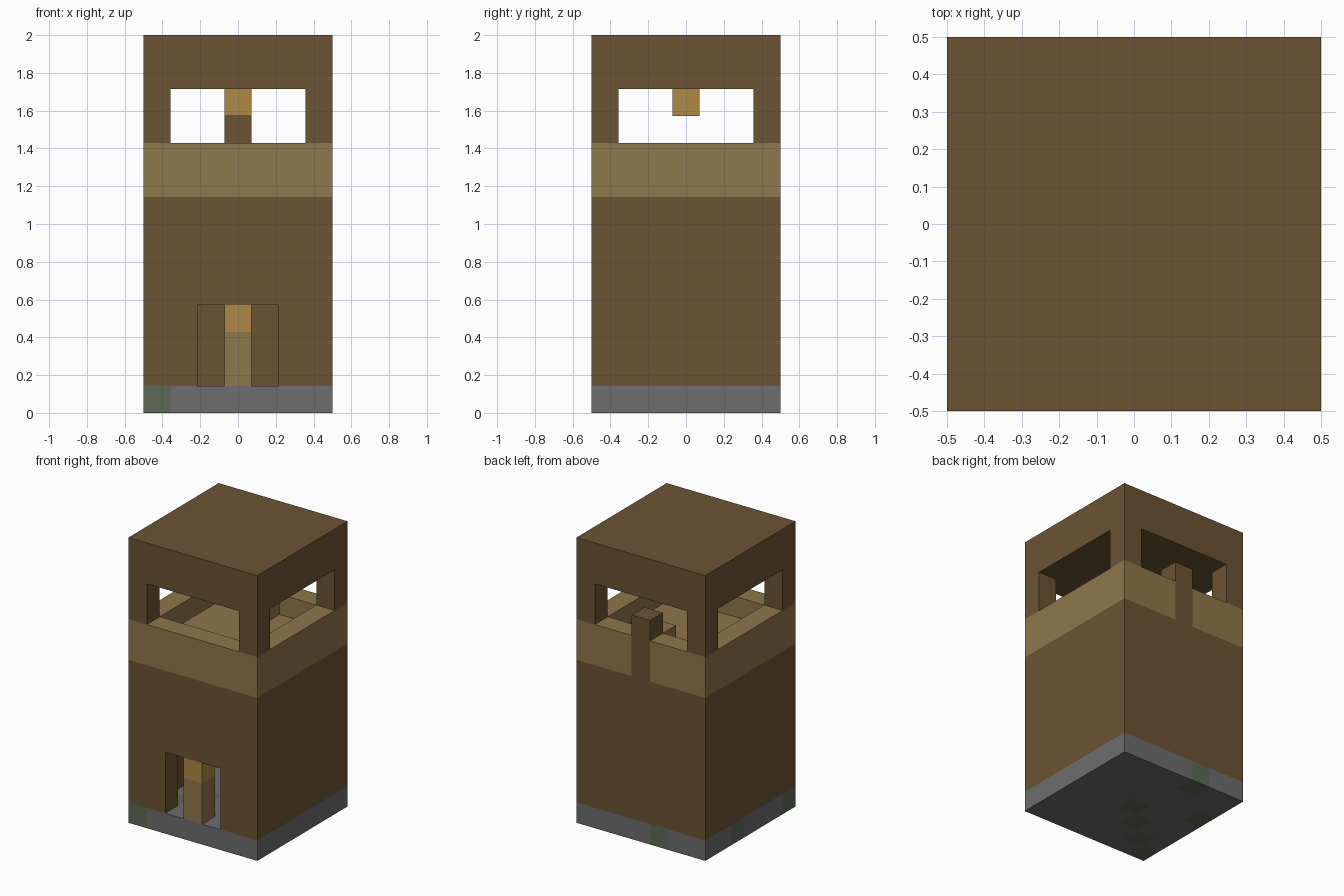
import bpy, bmesh
from mathutils import Vector

U = 1 / 7           # edge of one block; the tower is 7 x 7 x 14 blocks
N = 7

cube = bpy.data.objects.get("Cube")
if cube:
    bpy.data.objects.remove(cube, do_unlink=True)


def material(name, rgb):
    m = bpy.data.materials.new(name)
    m.use_nodes = True
    m.diffuse_color = (*rgb, 1)
    m.node_tree.nodes["Principled BSDF"].inputs["Base Color"].default_value = (*rgb, 1)
    return m


dark_wood = material("dark_wood", (0.147, 0.087, 0.034))
plank = material("plank", (0.275, 0.184, 0.07))
lamp_orange = material("lamp_orange", (0.434, 0.246, 0.058))
stone = material("stone", (0.153, 0.153, 0.153))
mossy_stone = material("mossy_stone", (0.11, 0.138, 0.092))


def box(name, lo, hi, mat):
    """Box between two corners given in blocks."""
    bm = bmesh.new()
    bmesh.ops.create_cube(bm, size=1)
    lo, hi = Vector(lo), Vector(hi)
    for v in bm.verts:
        for i in range(3):
            v.co[i] = (hi[i] if v.co[i] > 0 else lo[i]) * U
        v.co.x -= 0.5
        v.co.y -= 0.5
    mesh = bpy.data.meshes.new(name)
    bm.to_mesh(mesh)
    bm.free()
    mesh.materials.append(mat)
    ob = bpy.data.objects.new(name, mesh)
    bpy.context.collection.objects.link(ob)
    return ob


def carve(ob, *holes):
    """Cut boxes out of an object and discard the cutters."""
    for lo, hi in holes:
        cutter = box("cutter", lo, hi, ob.data.materials[0])
        cutter.hide_render = True
        mod = ob.modifiers.new("cut", "BOOLEAN")
        mod.operation = "DIFFERENCE"
        mod.solver = "EXACT"
        mod.object = cutter
        bpy.context.view_layer.objects.active = ob
        bpy.ops.object.modifier_apply(modifier=mod.name)
        bpy.data.objects.remove(cutter, do_unlink=True)


# Stone base, with a few mossy blocks
base = box("stone_base", (0, 0, 0), (N, N, 1), stone)
base.data.materials.append(mossy_stone)
mossy = {(i, i) for i in range(4)} | {(2, 6), (0, 4)}
bm = bmesh.new()
bm.from_mesh(base.data)
for axis in (Vector((1, 0, 0)), Vector((0, 1, 0))):
    for i in range(1, N):
        bmesh.ops.bisect_plane(bm, geom=bm.verts[:] + bm.edges[:] + bm.faces[:],
                               plane_co=axis * (i * U - 0.5), plane_no=axis)
bm.normal_update()
for f in bm.faces:
    p = f.calc_center_median() - f.normal * U / 2
    cell = (int((p.x + 0.5) / U), int((p.y + 0.5) / U))
    f.material_index = int(cell in mossy)
bm.to_mesh(base.data)
bm.free()

# Hollow lower walls with a doorway in the front
walls = box("lower_walls", (0, 0, 1), (N, N, 8), dark_wood)
carve(walls, ((1, 1, 0), (6, 6, 9)), ((2, -1, 0), (5, 2, 4)))

# Door post with its lamp
box("door_post", (3, 0, 1), (4, 1, 3), plank)
box("door_lamp", (3, 0, 3), (4, 1, 4), lamp_orange)

# Lookout deck: sunken floor inside a parapet, slotted at the back for the post
deck = box("lookout_deck", (0, 0, 8), (N, N, 10), plank)
carve(deck, ((1, 1, 9), (6, 6, 11)), ((3, 6, 7), (4, 8, 11)))
box("deck_step", (3, 5, 9), (4, 6, 10), plank)
box("back_post", (3, 6, 8), (4, 7, 11), dark_wood)

# Roof standing on four corner posts
roof = box("roof_and_corner_posts", (0, 0, 10), (N, N, 14), dark_wood)
carve(roof, ((1, -1, 9), (6, 8, 12)), ((-1, 1, 9), (8, 6, 12)))

# Lamp hanging from the middle of the ceiling
box("ceiling_lamp", (3, 3, 11), (4, 4, 12), lamp_orange)
